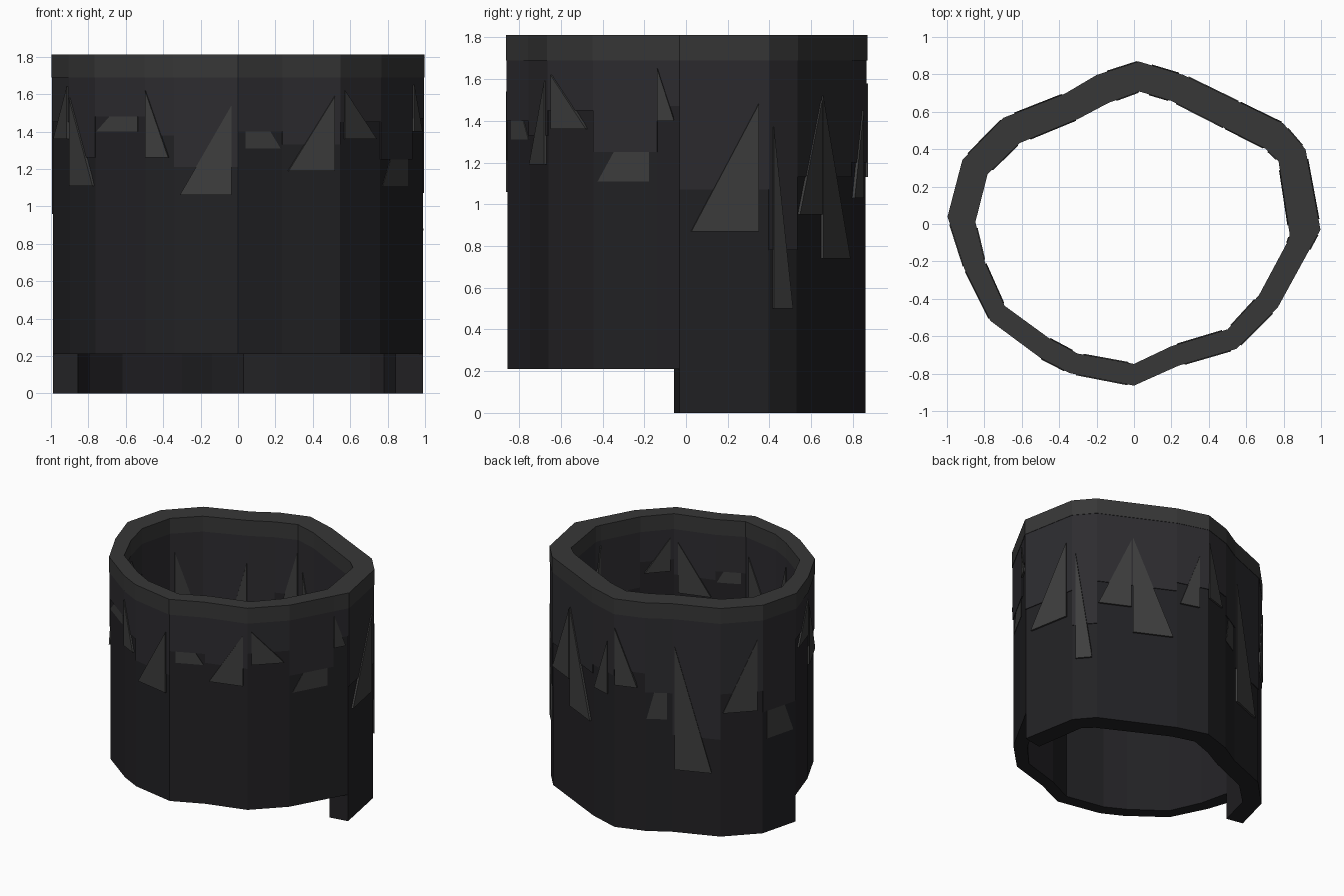
import bpy, bmesh
from mathutils import Vector

if "Cube" in bpy.data.objects:
    bpy.data.objects.remove(bpy.data.objects["Cube"])

# Irregular ring outline, counter-clockwise from the front point
OUT = [(0, -.867), (.24, -.76), (.55, -.67), (.77, -.45), (.94, -.14), (1, -.03), (.92, .40),
       (.80, .54), (.265, .80), (.025, .872), (-.2, .80), (-.37, .70), (-.70, .57),
       (-.92, .345), (-1, .04), (-.91, -.24), (-.77, -.52), (-.5, -.72), (-.345, -.80)]
INN = [(0, -.745), (.2, -.65), (.5, -.56), (.665, -.38), (.815, -.10), (.83, -.06), (.77, .335),
       (.70, .40), (.2, .655), (.03, .705), (-.135, .645), (-.295, .56), (-.61, .43),
       (-.78, .265), (-.845, .01), (-.795, -.2), (-.69, -.435), (-.45, -.61), (-.30, -.69)]
N = len(OUT)
Z_STEP, Z_RIM, Z_TOP = .21, 1.69, 1.812

# Per side: panel bottom, then shards (u0, u1, bottom, tip height, tip side, in front of panel)
SIDES = [
    (1.40, [(.17, .96, 1.31, 1.62, 'L', 0)]),
    (1.33, [(.10, .90, 1.19, 1.59, 'R', 1)]),
    (1.45, [(.10, .87, 1.36, 1.62, 'L', 1)]),
    (1.25, [(.07, .87, 1.11, 1.56, 'R', 0)]),
    (1.47, [(.02, .75, 1.40, 1.65, 'L', 1)]),
    (1.07, [(.13, .88, .87, 1.48, 'R', 1)]),
    (.78, [(.15, .80, .50, 1.37, 'L', 1)]),
    (1.13, [(.02, .43, .95, 1.50, 'R', 1), (.45, .95, .74, 1.52, 'L', 1)]),
    (1.20, [(.10, .70, 1.03, 1.45, 'R', 1)]),
    (1.25, [(.03, .75, 1.13, 1.58, 'L', 1)]),
    (1.10, [(.05, .80, .89, 1.45, 'R', 0)]),
    (.77, [(.05, .82, .50, 1.47, 'L', 1)]),
    (1.13, [(.06, .86, .98, 1.54, 'R', 1)]),
    (.96, [(.12, .92, .74, 1.42, 'L', 0)]),
    (1.45, [(.15, .95, 1.36, 1.64, 'R', 1)]),
    (1.26, [(.05, .95, 1.11, 1.58, 'L', 1)]),
    (1.48, [(.02, .85, 1.40, 1.65, 'R', 0)]),
    (1.38, [(.02, .82, 1.26, 1.62, 'L', 1)]),
    (1.21, [(.10, .90, 1.06, 1.54, 'R', 1)]),
]


def material(name, rgb):
    m = bpy.data.materials.new(name)
    m.diffuse_color = (*rgb, 1)
    m.use_nodes = True
    m.node_tree.nodes["Principled BSDF"].inputs["Base Color"].default_value = m.diffuse_color
    return m


def pair(i, u, off):
    """Outer and inner plan points on side i at fraction u, pushed out by off."""
    j = (i + 1) % N
    o = Vector(OUT[i % N]).lerp(Vector(OUT[j]), u)
    n = Vector(INN[i % N]).lerp(Vector(INN[j]), u)
    d = (o - n).normalized() * off
    return o + d, n - d


def finish(bm, name, mat):
    bmesh.ops.recalc_face_normals(bm, faces=bm.faces)
    me = bpy.data.meshes.new(name)
    bm.to_mesh(me)
    bm.free()
    me.materials.append(mat)
    ob = bpy.data.objects.new(name, me)
    bpy.context.collection.objects.link(ob)


def ring(name, start, count, z0, z1, off, mat):
    """Wall section following the outline; closed when it covers every side."""
    bm = bmesh.new()
    closed = count == N
    loops = []
    for k in range(count if closed else count + 1):
        o, n = pair(start + k, 0, off)
        loops.append([bm.verts.new((p.x, p.y, z)) for p, z in ((o, z0), (o, z1), (n, z1), (n, z0))])
    for k in range(count):
        a, b = loops[k], loops[(k + 1) % len(loops)]
        for e in range(4):
            f = (e + 1) % 4
            bm.faces.new((a[e], b[e], b[f], a[f]))
    if not closed:
        bm.faces.new(loops[0])
        bm.faces.new(loops[-1])
    finish(bm, name, mat)


def slab(bm, i, profile, off):
    """Profile of (u, z) points cut straight through the wall on side i."""
    outer, inner = [], []
    for u, z in profile:
        o, n = pair(i, u, off)
        outer.append(bm.verts.new((o.x, o.y, z)))
        inner.append(bm.verts.new((n.x, n.y, z)))
    bm.faces.new(outer)
    bm.faces.new(inner[::-1])
    for k in range(len(outer)):
        m = (k + 1) % len(outer)
        bm.faces.new((outer[k], inner[k], inner[m], outer[m]))


dark = material("dark", (.016, .0155, .018))
mid = material("mid", (.026, .025, .029))
light = material("light", (.038, .038, .038))
bright = material("bright", (.048, .048, .048))

# Main wall: the front half stops above the ground, the back half reaches it
ring("front_wall", 14, N - 9, Z_STEP, Z_RIM, -.012, dark)
ring("back_wall", 5, 9, 0, Z_RIM, -.012, dark)
# Top rim
ring("rim", 0, N, Z_RIM, Z_TOP, -.003, light)

# Hanging panels and pointed shards
panels, shards = bmesh.new(), bmesh.new()
for i, (zb, tips) in enumerate(SIDES):
    slab(panels, i, [(0, zb), (1, zb), (1, Z_RIM), (0, Z_RIM)], -.006)
    for u0, u1, z0, z1, side, front in tips:
        slab(shards, i, [(u0, z0), (u1, z0), (u0 if side == 'L' else u1, z1)],
             .002 if front else -.009)
finish(panels, "panels", mid)
finish(shards, "shards", bright)
